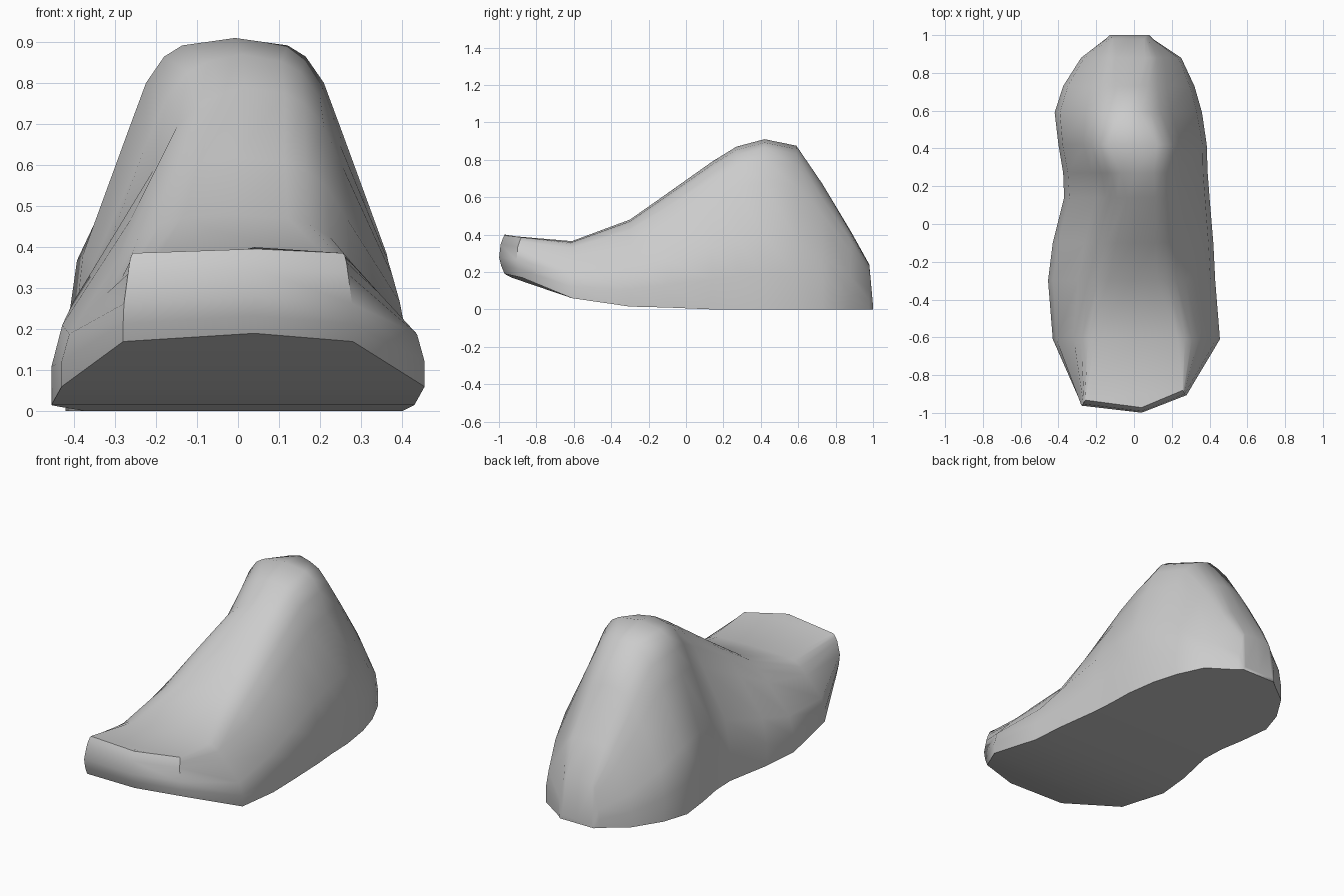
import bpy
import bmesh
from math import sin, pi, radians

cube = bpy.data.objects.get("Cube")
if cube:
    bpy.data.objects.remove(cube)

grey = bpy.data.materials.new("plain grey")
grey.use_nodes = True
colour = (0.6, 0.6, 0.6, 1)
grey.diffuse_color = colour
grey.node_tree.nodes["Principled BSDF"].inputs["Base Color"].default_value = colour

# Stations from toe to heel:
# y, -x edge, +x edge, sole height, top height, -x shoulder ratio, +x shoulder ratio
STATIONS = [
    (-.974, .04, .04, .19, .4, 1, 1),
    (-.905, -.28, .28, .17, .39, .93, .93),
    (-.61, -.43, .455, .06, .365, .58, .58),
    (-.3, -.455, .43, .015, .48, .4, .42),
    (-.1, -.43, .42, .01, .62, .34, .4),
    (.14, -.37, .4, 0, .79, .28, .38),
    (.27, -.375, .39, 0, .87, .34, .38),
    (.42, -.4, .385, 0, .91, .44, .44),
    (.59, -.42, .36, 0, .875, .3, .3),
    (.73, -.375, .32, 0, .67, .3, .3),
    (.88, -.28, .25, 0, .42, .4, .4),
    (.98, -.15, .1, 0, .24, .7, .7),
    (1, -.13, .08, 0, .02, .9, .9),
]

# Height fraction and how far the wall has leaned in at that height
WALL = [(0, 0), (.2, 0), (.42, .1), (.75, .6), (.88, .8), (.95, 1), (.98, 1.2)]


def section(y, left, right, low, high, lean_l, lean_r):
    """Arch-shaped cross-section, from one sole edge over the top to the other."""
    mid, tall = (left + right) / 2, high - low
    arch = [(left, f, lean_l, g) for f, g in WALL]
    arch += [(mid, 1, 1, 0)]
    arch += [(right, f, lean_r, g) for f, g in reversed(WALL)]
    points = []
    for edge, f, lean, g in arch:
        x = mid + (edge - mid) * (1 - (1 - lean) * g)
        depth = y
        if y < -.8:  # skewed, bulging toe
            depth += .1 * x - .03 * sin(pi * f)
        points.append((x, depth, low + tall * f))
    return points


# Foot-shaped body, lofted through the stations; the toe closes to one column
bm = bmesh.new()
rings = [[bm.verts.new(p) for p in section(*s)] for s in STATIONS]
for a, b in zip(rings, rings[1:]):
    for i in range(len(a)):
        j = (i + 1) % len(a)
        bm.faces.new((a[i], a[j], b[j], b[i]))
bm.faces.new(rings[-1])
bmesh.ops.remove_doubles(bm, verts=bm.verts, dist=.0005)
bmesh.ops.recalc_face_normals(bm, faces=bm.faces)

mesh = bpy.data.meshes.new("foot_body")
bm.to_mesh(mesh)
bm.free()
mesh.materials.append(grey)
foot = bpy.data.objects.new("foot_body", mesh)
bpy.context.collection.objects.link(foot)
bpy.context.view_layer.objects.active = foot
foot.select_set(True)
bpy.ops.object.shade_smooth_by_angle(angle=radians(50))
